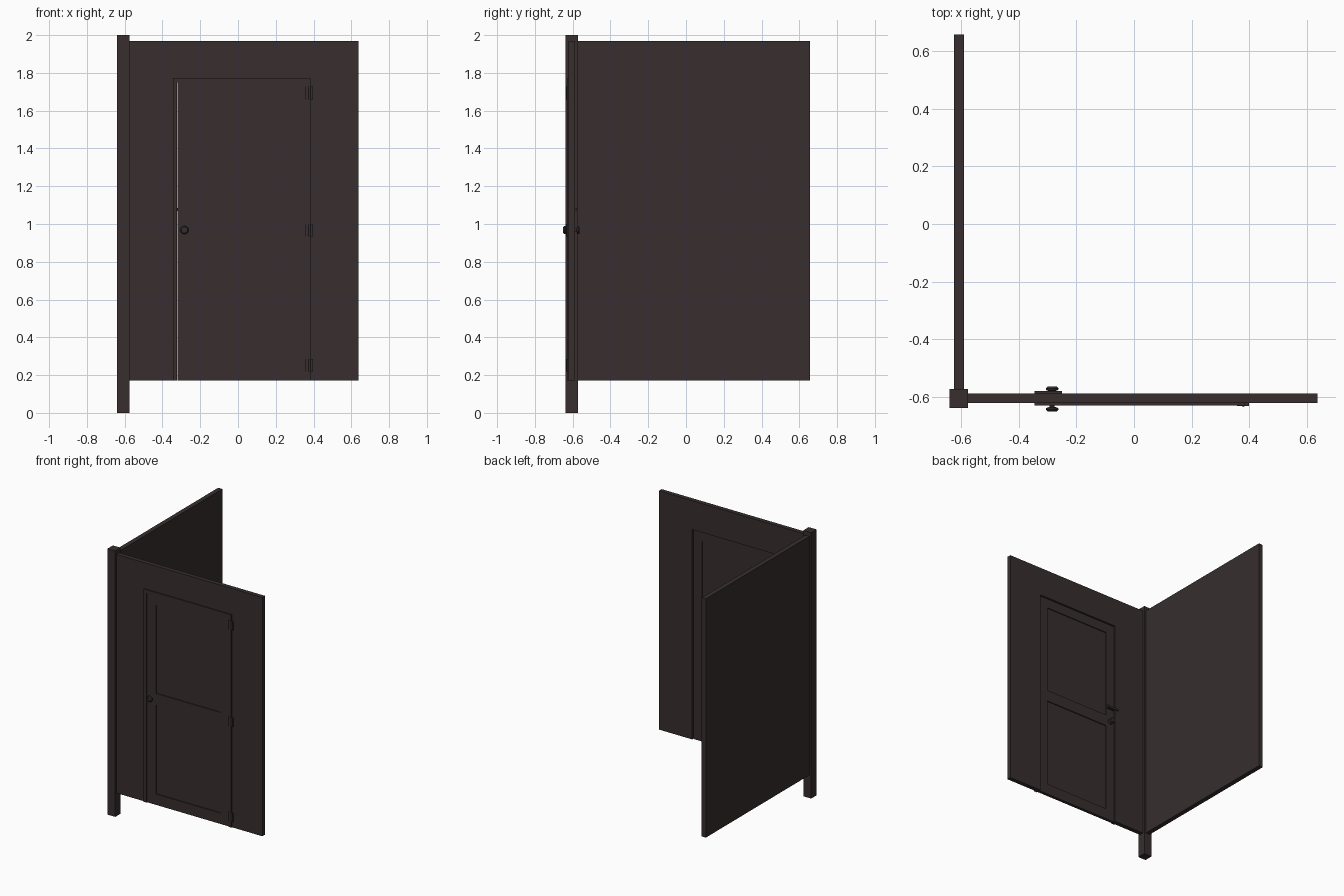
import bpy, bmesh, math
from mathutils import Matrix, Vector

if "Cube" in bpy.data.objects:
    bpy.data.objects.remove(bpy.data.objects["Cube"])

mat = bpy.data.materials.new("dark_brown")
mat.diffuse_color = (0.038, 0.027, 0.028, 1)
mat.use_nodes = True
mat.node_tree.nodes["Principled BSDF"].inputs["Base Color"].default_value = mat.diffuse_color


def finish(name, bm):
    bmesh.ops.recalc_face_normals(bm, faces=bm.faces)
    me = bpy.data.meshes.new(name)
    bm.to_mesh(me)
    bm.free()
    me.materials.append(mat)
    ob = bpy.data.objects.new(name, me)
    bpy.context.collection.objects.link(ob)
    return ob


def box_mesh(x, y, z):
    bm = bmesh.new()
    bmesh.ops.create_cube(bm, size=1)
    for v in bm.verts:
        v.co = [r[0] + (r[1] - r[0]) * (c + 0.5) for r, c in zip((x, y, z), v.co)]
    return bm


def box(name, x, y, z):
    return finish(name, box_mesh(x, y, z))


def arch(name, outer, inner, y, z0):
    """Upside-down U around a doorway; outer and inner are (x0, x1, top)."""
    pts = [(outer[0], z0), (outer[0], outer[2]), (outer[1], outer[2]), (outer[1], z0),
           (inner[1], z0), (inner[1], inner[2]), (inner[0], inner[2]), (inner[0], z0)]
    bm = bmesh.new()
    f = bm.faces.new([bm.verts.new((px, y[0], pz)) for px, pz in pts])
    ext = bmesh.ops.extrude_face_region(bm, geom=[f])["geom"]
    for v in ext:
        if isinstance(v, bmesh.types.BMVert):
            v.co.y = y[1]
    return finish(name, bm)


Z0, Z1 = 0.172, 1.968
OPEN = (-0.322, 0.361, 1.75)

# Corner post and walls
box("corner_post", (-0.64, -0.575), (-0.638, -0.573), (0, 2))
box("side_wall", (-0.625, -0.59), (-0.6, 0.657), (Z0, Z1))
arch("front_wall", (-0.6, 0.637, Z1), OPEN, (-0.621, -0.588), Z0)
arch("door_trim", (-0.345, 0.384, 1.773), OPEN, (-0.629, -0.615), Z0)

# Door with two recessed panels on both sides
PX, PZ = (-0.247, 0.288), ((0.253, 0.925), (1.01, 1.677))
bm = box_mesh((-0.320, 0.359), (-0.622, -0.599), (Z0, 1.748))
cuts = [((x, 0, 0), (1, 0, 0)) for x in PX] + [((0, 0, z), (0, 0, 1)) for p in PZ for z in p]
for co, no in cuts:
    bmesh.ops.bisect_plane(bm, geom=bm.verts[:] + bm.edges[:] + bm.faces[:],
                           plane_co=co, plane_no=no)
panels = []
for f in bm.faces:
    c = f.calc_center_median()
    if abs(f.normal.y) > 0.9 and PX[0] < c.x < PX[1] and any(a < c.z < b for a, b in PZ):
        panels.append(f)
bmesh.ops.inset_individual(bm, faces=panels, thickness=0.0005, depth=-0.007)
finish("door", bm)

# Hinges: two leaves and a pin each
for i, z in enumerate((0.252, 0.967, 1.693)):
    h = (z - 0.034, z + 0.034)
    box(f"hinge_leaf_door_{i}", (0.358, 0.374), (-0.631, -0.618), h)
    box(f"hinge_leaf_wall_{i}", (0.384, 0.398), (-0.631, -0.615), h)
    bm = bmesh.new()
    bmesh.ops.create_cone(bm, cap_ends=True, segments=12, radius1=0.007, radius2=0.007,
                          depth=0.068, matrix=Matrix.Translation((0.379, -0.627, z)))
    finish(f"hinge_pin_{i}", bm)


def knob(name, y, sign):
    """Lathed round knob standing out from the door along y."""
    prof = [(0, 0), (0.021, 0), (0.021, 0.005), (0.009, 0.008), (0.009, 0.017),
            (0.021, 0.021), (0.022, 0.027), (0.016, 0.033), (0, 0.034)]
    bm = bmesh.new()
    vs = [bm.verts.new((r, d * sign, 0)) for r, d in prof]
    es = [bm.edges.new(p) for p in zip(vs, vs[1:])]
    bmesh.ops.spin(bm, geom=vs + es, axis=(0, 1, 0), cent=(0, 0, 0),
                   angle=2 * math.pi, steps=20, use_merge=True)
    bmesh.ops.remove_doubles(bm, verts=bm.verts, dist=1e-5)
    bmesh.ops.translate(bm, vec=Vector((-0.284, y, 0.968)), verts=bm.verts)
    ob = finish(name, bm)
    bpy.context.view_layer.objects.active = ob
    ob.select_set(True)
    bpy.ops.object.shade_smooth_by_angle(angle=math.radians(35))
    ob.select_set(False)


knob("front_knob", -0.617, -1)
knob("back_knob", -0.597, 1)

# Sliding bolt on the inside
box("bolt", (-0.345, -0.25), (-0.589, -0.579), (1.070, 1.086))
box("bolt_plate", (-0.318, -0.25), (-0.601, -0.588), (1.066, 1.089))
